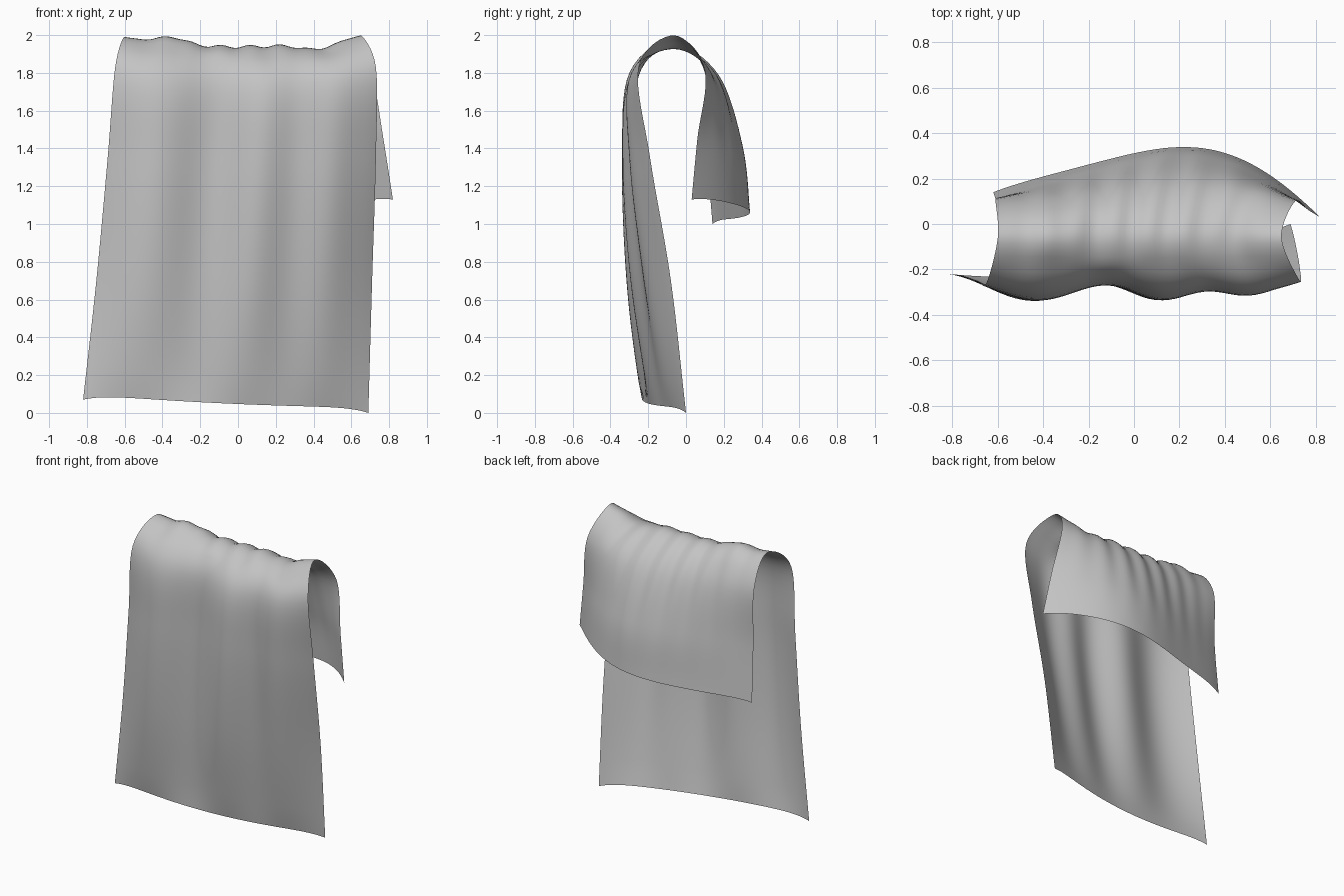
import bpy
import bmesh
from math import sin, exp, pi
from mathutils import Vector

STEPS = 8    # subdivisions between neighbouring path points
ACROSS = 56  # subdivisions across the cloth

cube = bpy.data.objects.get("Cube")
if cube:
    bpy.data.objects.remove(cube, do_unlink=True)


def make_material(name, colour):
    material = bpy.data.materials.new(name)
    material.use_nodes = True
    material.diffuse_color = colour
    shader = material.node_tree.nodes["Principled BSDF"]
    shader.inputs["Base Color"].default_value = colour
    return material


def smooth_path(coordinates):
    """Spline through a few points given in hundredths of a unit."""
    points = [Vector(point) / 100 for point in coordinates]
    padded = [points[0] * 2 - points[1]] + points + [points[-1] * 2 - points[-2]]
    path = []
    for a, b, c, d in zip(padded, padded[1:], padded[2:], padded[3:]):
        for step in range(STEPS):
            t = step / STEPS
            path.append(b + (c - a) * (t / 2)
                        + (a * 2 - b * 5 + c * 4 - d) * (t * t / 2)
                        + (b * 3 - a - c * 3 + d) * (t * t * t / 2))
    return path + [points[-1]]


def bump(value, centre, width):
    return exp(-((value - centre) / width) ** 2)


def fold_offset(u, station):
    """Folds at a place u across the cloth and a station along its length."""
    # Hanging folds on the front, narrower towards the left side
    hang = sin(pi * station / 3.5) ** 0.7 if 0 < station < 3.5 else 0
    front = -0.065 * (1 - u) * sin(2 * pi * u * (1.2 + 1.7 * u)) * hang
    # The front stays forward until close to its turned-back left edge
    front -= 0.045 * sin(pi * u ** 4) * hang
    # The back bulges more towards its left
    swell = sin(pi / 2 * max(station - 4.5, 0) / 2.5)
    back = -0.05 * sin(2 * pi * u) * swell
    # Raised and sagging stretches of the ridge
    ridge = (0.035 * bump(u, 0.2, 0.08) - 0.038 * bump(u, 0.82, 0.1)) * bump(station, 4, 0.7)
    # Fine gathers over the top, running down the back
    gather = 0.011 * sin(16 * pi * u) * sin(pi * u) * bump(station, 4.6, 1.1)
    # Both hems drop at their corners
    hem = 0.03 * (1 - (2 * u - 1) ** 8) * bump(min(station, 7 - station), 0, 0.7)
    return Vector((0, front + back + gather * swell * 1.5, ridge + gather + hem))


# Paths from the front hem, over the top, to the back hem
left_edge = smooth_path([
    (-82, -22, 7), (-75, -23, 70), (-69, -25, 135), (-65, -26, 183),
    (-60, -6, 199), (-61, 10, 180), (-61, 11, 140), (-62, 14, 100)])
right_edge = smooth_path([
    (69, 0, 0), (71, -8, 70), (73, -19, 135), (73, -25, 183),
    (65, -6, 200), (71, 10, 181), (77, 6, 145), (82, 3, 113)])
middle = smooth_path([
    (0, -20, 2), (0, -27, 70), (0, -30, 135), (0, -27, 178),
    (0, -6, 194), (0, 16, 178), (0, 29, 140), (0, 33, 102)])

# Cloth sheet: each row bows from edge to edge through the middle path
bm = bmesh.new()
grid = []
for j, (left, centre, right) in enumerate(zip(left_edge, middle, right_edge)):
    bow = centre - (left + right) / 2
    bow.x = 0
    row = []
    for i in range(ACROSS + 1):
        u = i / ACROSS
        point = left.lerp(right, u) + bow * (4 * u * (1 - u))
        row.append(bm.verts.new(point + fold_offset(u, j / STEPS)))
    grid.append(row)
for lower, upper in zip(grid, grid[1:]):
    for i in range(ACROSS):
        bm.faces.new((lower[i], lower[i + 1], upper[i + 1], upper[i]))

mesh = bpy.data.meshes.new("draped_cloth")
bm.to_mesh(mesh)
bm.free()
mesh.materials.append(make_material("cloth grey", (0.55, 0.55, 0.55, 1)))
mesh.shade_smooth()
cloth = bpy.data.objects.new("draped_cloth", mesh)
bpy.context.scene.collection.objects.link(cloth)
